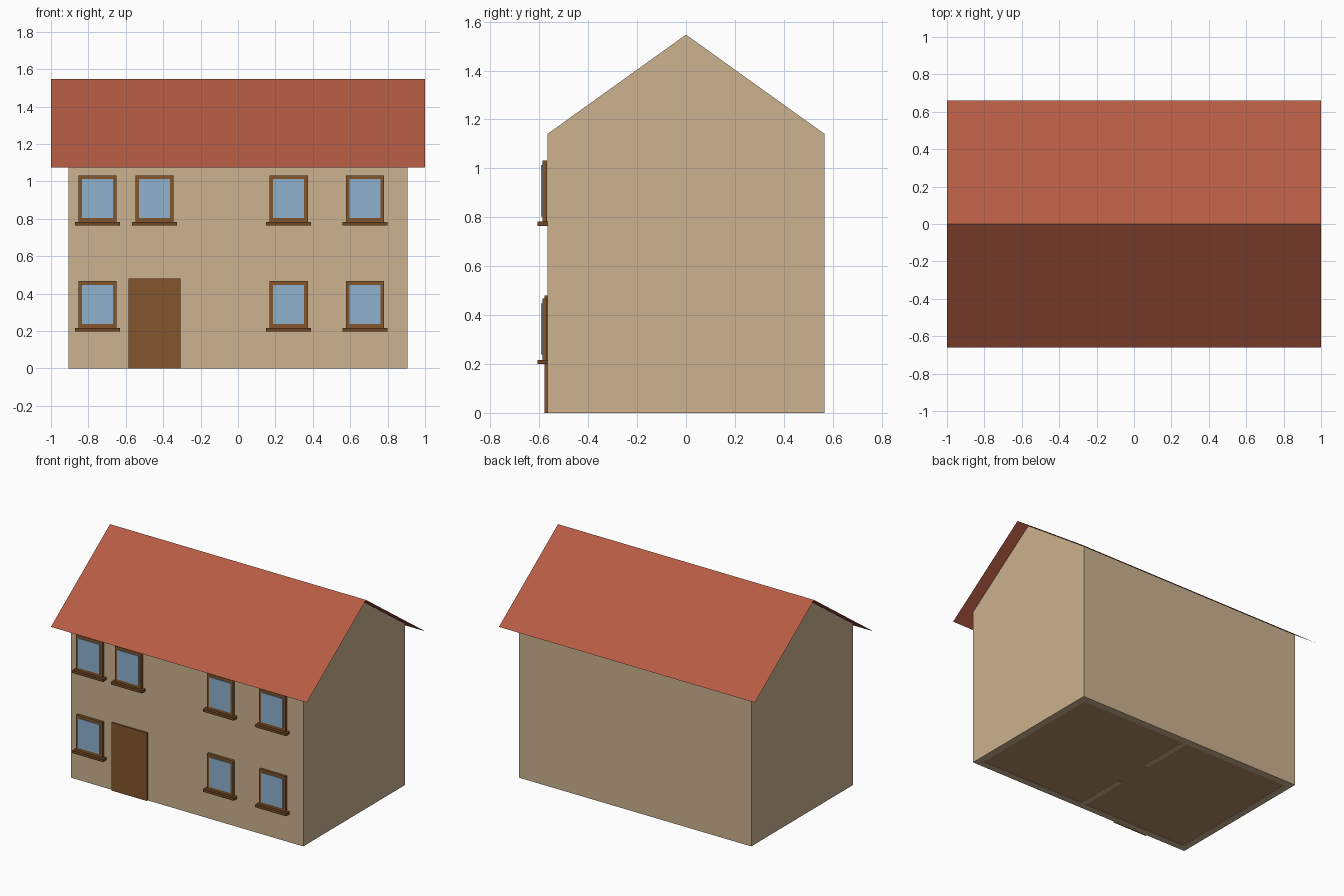
import bpy

if "Cube" in bpy.data.objects:
    bpy.data.objects.remove(bpy.data.objects["Cube"])

WX, WY, T = 0.907, 0.567, 0.05          # wall half sizes and thickness
RIDGE, SLOPE = 1.547, 0.717             # roof line


def srgb(h):
    out = []
    for i in (0, 2, 4):
        c = int(h[i:i + 2], 16) / 255
        out.append(c / 12.92 if c <= 0.04045 else ((c + 0.055) / 1.055) ** 2.4)
    return (*out, 1.0)


def material(name, h):
    m = bpy.data.materials.new(name)
    m.diffuse_color = srgb(h)
    m.use_nodes = True
    m.node_tree.nodes["Principled BSDF"].inputs["Base Color"].default_value = m.diffuse_color
    return m


PLASTER = material("tan plaster", "CCB28F")
TILE = material("red roof", "B65C43")
WOOD = material("brown wood", "82562D")
SILL = material("dark brown sill", "704824")
GLASS = material("blue glass", "8EB2CE")
FLOOR = material("floor wood", "B28D66")


def add(name, verts, faces, mat):
    me = bpy.data.meshes.new(name)
    me.from_pydata(verts, [], faces)
    me.materials.append(mat)
    ob = bpy.data.objects.new(name, me)
    bpy.context.collection.objects.link(ob)
    return ob


def prism(name, profile, x0, x1, mat):
    """Extrude a counter-clockwise (y, z) profile along x."""
    n = len(profile)
    verts = [(x, y, z) for x in (x0, x1) for y, z in profile]
    faces = [tuple(reversed(range(n))), tuple(range(n, 2 * n))]
    faces += [(i, (i + 1) % n, n + (i + 1) % n, n + i) for i in range(n)]
    return add(name, verts, faces, mat)


def box(name, x0, x1, y0, y1, z0, z1, mat):
    return prism(name, [(y0, z0), (y1, z0), (y1, z1), (y0, z1)], x0, x1, mat)


def roof_z(y):
    return RIDGE - SLOPE * abs(y)


# Gable end walls
gable = [(-WY, 0), (WY, 0), (WY, roof_z(WY)), (0, RIDGE), (-WY, roof_z(WY))]
prism("left_gable_wall", gable, -WX, -WX + T, PLASTER)
prism("right_gable_wall", gable, WX - T, WX, PLASTER)

# Long walls, tops cut to the roof slope
for name, a, b in (("front_wall", -WY, -WY + T), ("back_wall", WY - T, WY)):
    prism(name, [(a, 0), (b, 0), (b, roof_z(b)), (a, roof_z(a))],
          -WX + T, WX - T, PLASTER)

# Ground floor and the inner partition with its doorway
box("floor", -WX + T, WX - T, -WY + T, WY - T, 0.003, 0.02, FLOOR)
for name, a, b in (("front_partition", -WY + T, -0.14), ("back_partition", 0.13, WY - T)):
    box(name, -0.02, 0.02, a, b, 0, 1.1, PLASTER)

# Roof: two thin sheets meeting at the ridge
E, L = 0.66, 0.002
add("roof",
    [(-1, -E, roof_z(E) + L), (1, -E, roof_z(E) + L), (1, 0, RIDGE + L),
     (-1, 0, RIDGE + L), (1, E, roof_z(E) + L), (-1, E, roof_z(E) + L)],
    [(0, 1, 2, 3), (3, 2, 4, 5)], TILE)

# Front door
box("door", -0.585, -0.308, -0.578, -WY, 0, 0.48, WOOD)


# Windows: frame block, glass plate and sill
def window(x, z):
    box("window_frame", x - 0.102, x + 0.102, -0.587, -0.569, z, z + 0.25, WOOD)
    box("window_glass", x - 0.083, x + 0.083, -0.592, -0.587, z + 0.021, z + 0.23, GLASS)
    box("window_sill", x - 0.12, x + 0.12, -0.607, -WY, z - 0.018, z, SILL)


for x in (-0.751, -0.447, 0.271, 0.679):
    window(x, 0.783)
    if x != -0.447:                     # the door takes this place below
        window(x, 0.217)
